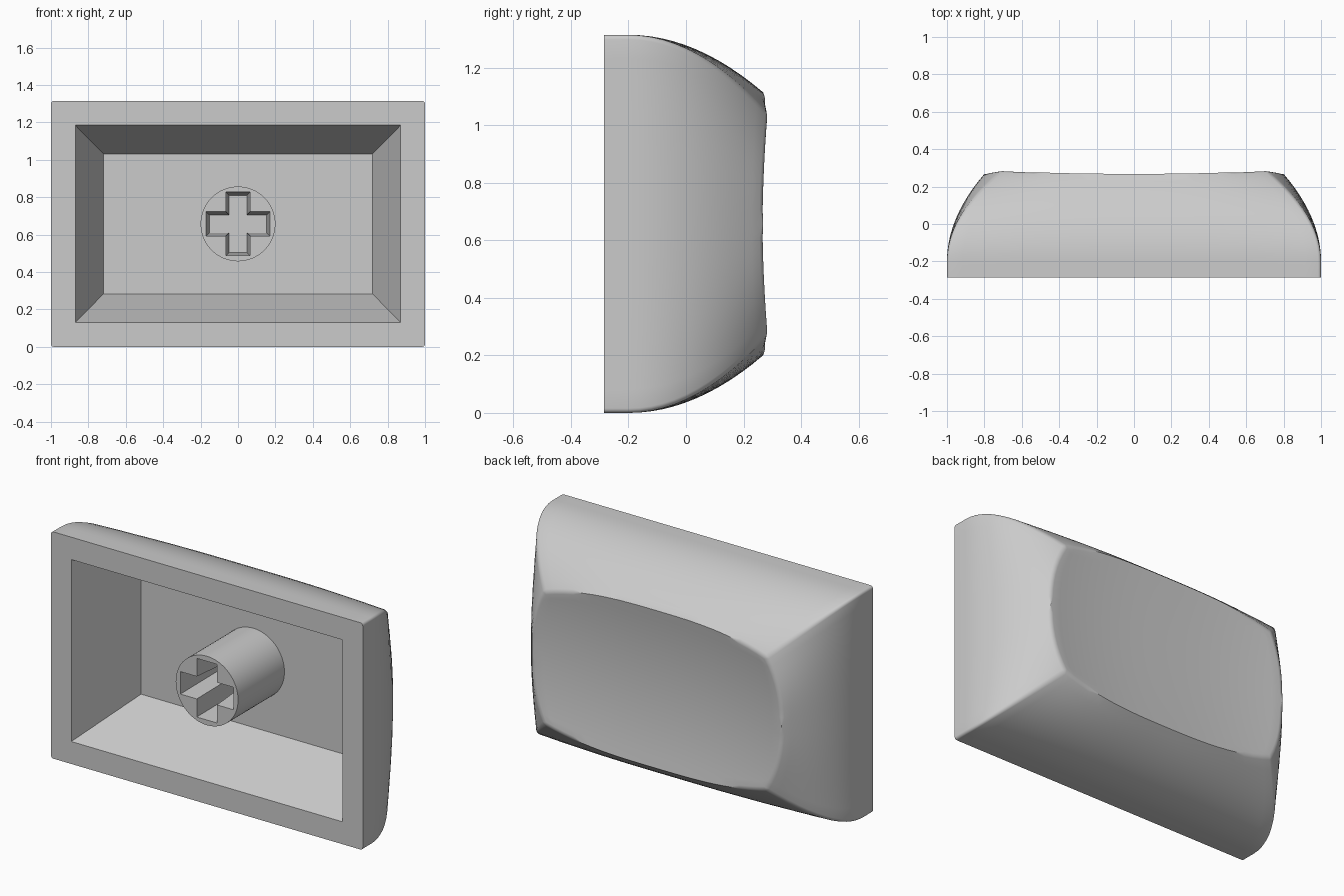
import bpy, bmesh, math
from mathutils import Matrix, Vector

if "Cube" in bpy.data.objects:
    bpy.data.objects.remove(bpy.data.objects["Cube"])

MID_Z = 0.6575      # height of the cap's centre line
FRONT = -0.285      # open side
FLOOR = 0.14        # back of the hollow
NX, NZ, LEVELS = 24, 16, 12

grey = bpy.data.materials.new("plain grey")
grey.use_nodes = True
grey.diffuse_color = (0.6, 0.6, 0.6, 1)
grey.node_tree.nodes["Principled BSDF"].inputs["Base Color"].default_value = (0.6, 0.6, 0.6, 1)


def make_object(name, bm):
    bmesh.ops.recalc_face_normals(bm, faces=bm.faces)
    mesh = bpy.data.meshes.new(name)
    bm.to_mesh(mesh)
    bm.free()
    mesh.materials.append(grey)
    obj = bpy.data.objects.new(name, mesh)
    bpy.context.collection.objects.link(obj)
    return obj


def smooth(obj, degrees):
    bpy.ops.object.select_all(action='DESELECT')
    obj.select_set(True)
    bpy.context.view_layer.objects.active = obj
    bpy.ops.object.shade_smooth_by_angle(angle=math.radians(degrees))


def dish(x, z):
    return 0.23 + 0.038 * (abs(x / 0.8) ** 2.5 + abs(z / 0.457) ** 2)


def outer(u, v, t):
    """Point on the curved wall (t = 0 to 1); at t = 1 also on the dished back."""
    def spread(e):
        x = u * (1 - 0.29 * e + 0.09 * e * (1 - abs(v) ** 2.5))
        z = v * (MID_Z - 0.275 * e + 0.075 * e * (1 - abs(u) ** 3))
        return x, z
    x, z = spread(t * t)
    return Vector((x, -0.2 + t * (dish(*spread(1)) + 0.2), z + MID_Z))


def block(half_x, half_z, y):
    return lambda u, v: Vector((u * half_x, y, v * half_z + MID_Z))


# Grid coordinates, and the loop running round their edge
us = [2 * i / NX - 1 for i in range(NX + 1)]
vs = [2 * j / NZ - 1 for j in range(NZ + 1)]
loop = ([(i, 0) for i in range(NX)] + [(NX, j) for j in range(NZ)]
        + [(i, NZ) for i in range(NX, 0, -1)] + [(0, j) for j in range(NZ, 0, -1)])
corners = [k for k, (i, j) in enumerate(loop) if i in (0, NX) and j in (0, NZ)]

# Cap shell: hollow, rim, straight skirt, then curved walls
bm = bmesh.new()
sections = [block(0.72, 0.375, FLOOR), block(0.87, 0.5275, FRONT), block(1, MID_Z, FRONT)]
sections += [lambda u, v, t=k / LEVELS: outer(u, v, t) for k in range(LEVELS + 1)]
rings = [[bm.verts.new(f(us[i], vs[j])) for i, j in loop] for f in sections]
count = len(loop)
for a, b in zip(rings, rings[1:]):
    for k in range(count):
        n = (k + 1) % count
        bm.faces.new((a[k], a[n], b[n], b[k]))
bm.faces.new(rings[0])

# Dished back
grid = dict(zip(loop, rings[-1]))
for i in range(1, NX):
    for j in range(1, NZ):
        grid[i, j] = bm.verts.new(outer(us[i], vs[j], 1))
for i in range(NX):
    for j in range(NZ):
        bm.faces.new((grid[i, j], grid[i + 1, j], grid[i + 1, j + 1], grid[i, j + 1]))

# Soften the dish edge and the four corner ridges
soft = [bm.edges.get((rings[-1][k], rings[-1][(k + 1) % count])) for k in range(count)]
for a, b in zip(rings[2:], rings[3:]):
    soft += [bm.edges.get((a[k], b[k])) for k in corners]
bmesh.ops.bevel(bm, geom=soft, offset=0.016, segments=4, profile=0.5,
                affect='EDGES', clamp_overlap=True)
cap = make_object("cap_shell", bm)
smooth(cap, 40)

# Round stem in the middle of the hollow
bm = bmesh.new()
length = FLOOR + 0.01 - FRONT
bmesh.ops.create_cone(bm, cap_ends=True, segments=64, radius1=0.2, radius2=0.2, depth=length,
                      matrix=Matrix.Translation((0, FRONT + length / 2, MID_Z))
                      @ Matrix.Rotation(math.pi / 2, 4, 'X'))
stem = make_object("stem", bm)

# Tapered cross socket cut into the stem


def cross(bm, arm, half, y):
    points = []
    for q in range(4):
        c, s = round(math.cos(q * math.pi / 2)), round(math.sin(q * math.pi / 2))
        for x, z in ((arm, -half), (arm, half), (half, half)):
            points.append(bm.verts.new((c * x - s * z, y, s * x + c * z + MID_Z)))
    return points


bm = bmesh.new()
near = cross(bm, 0.171, 0.066, FRONT - 0.02)
far = cross(bm, 0.153, 0.048, FRONT + 0.36)
bm.faces.new(near)
bm.faces.new(far[::-1])
for k in range(12):
    n = (k + 1) % 12
    bm.faces.new((near[k], far[k], far[n], near[n]))
cutter = make_object("socket_cutter", bm)
cutter.hide_render = True
cut = stem.modifiers.new("socket", 'BOOLEAN')
cut.operation = 'DIFFERENCE'
cut.solver = 'EXACT'
cut.object = cutter
bpy.ops.object.select_all(action='DESELECT')
stem.select_set(True)
bpy.context.view_layer.objects.active = stem
bpy.ops.object.modifier_apply(modifier=cut.name)
bpy.data.objects.remove(cutter)
smooth(stem, 30)
